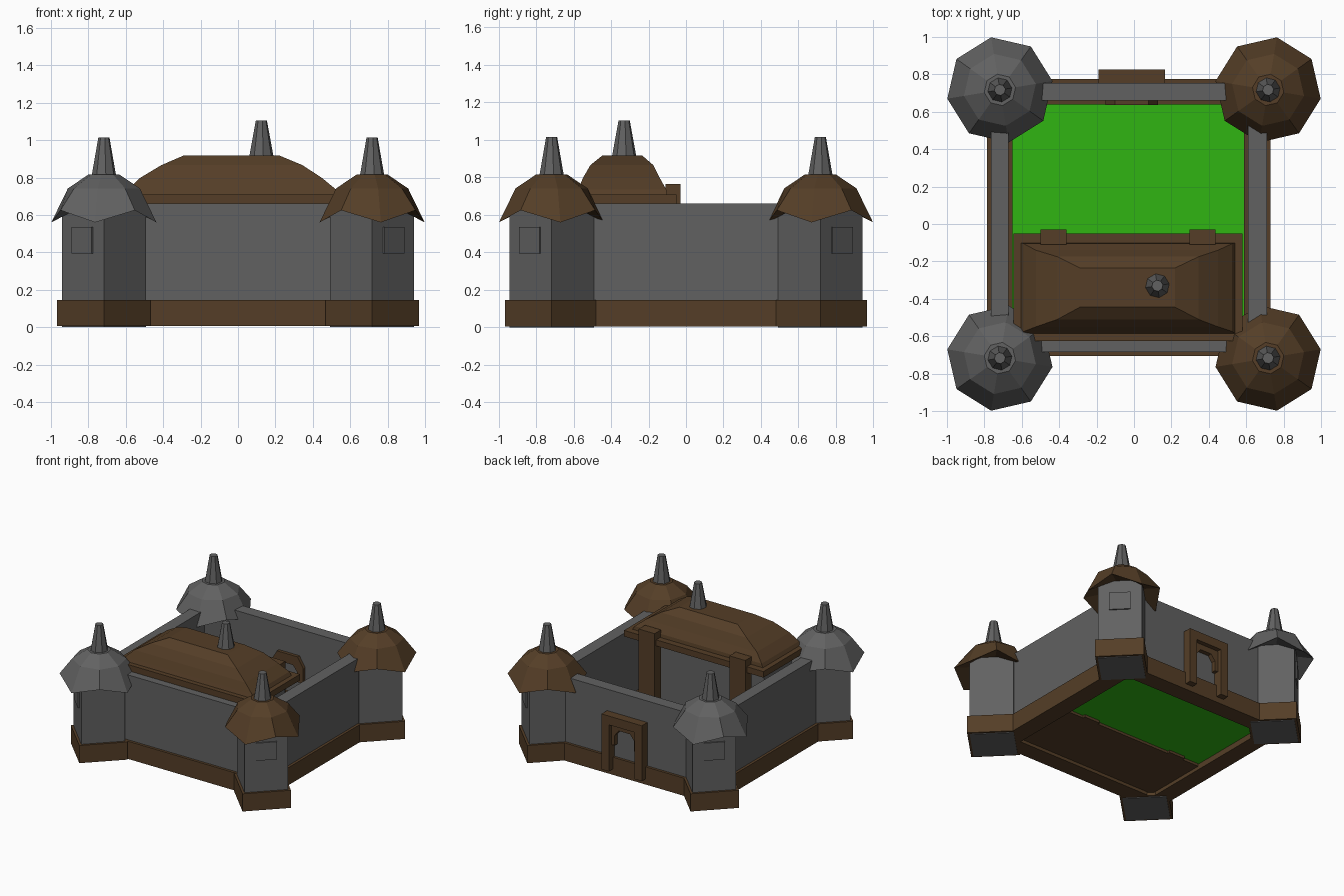
import bpy, bmesh
from math import cos, sin, radians, pi

if "Cube" in bpy.data.objects:
    bpy.data.objects.remove(bpy.data.objects["Cube"])


def material(name, rgb):
    m = bpy.data.materials.new(name)
    m.diffuse_color = (*rgb, 1)
    m.use_nodes = True
    m.node_tree.nodes["Principled BSDF"].inputs["Base Color"].default_value = m.diffuse_color
    return m


GREY = material("stone", (0.12, 0.12, 0.12))
BROWN = material("timber", (0.09, 0.048, 0.02))
GREEN = material("grass", (0.03, 0.46, 0.006))


def loft(name, rings, mat):
    """Skin equal-length rings of points and cap both ends."""
    bm = bmesh.new()
    loops = [[bm.verts.new(p) for p in ring] for ring in rings]
    n = len(loops[0])
    for a, b in zip(loops, loops[1:]):
        for i in range(n):
            j = (i + 1) % n
            bm.faces.new((a[i], a[j], b[j], b[i]))
    bm.faces.new(loops[0])
    bm.faces.new(loops[-1])
    bmesh.ops.recalc_face_normals(bm, faces=bm.faces)
    me = bpy.data.meshes.new(name)
    bm.to_mesh(me)
    bm.free()
    me.materials.append(mat)
    ob = bpy.data.objects.new(name, me)
    bpy.context.collection.objects.link(ob)
    return ob


def circle(cx, cy, r, z, n, turn=0, sx=1, sy=1):
    return [(cx + sx * r * cos(turn + 2 * pi * i / n),
             cy + sy * r * sin(turn + 2 * pi * i / n), z) for i in range(n)]


def rect(x0, x1, y0, y1, z):
    return [(x0, y0, z), (x1, y0, z), (x1, y1, z), (x0, y1, z)]


def box(name, x0, x1, y0, y1, z0, z1, mat):
    return loft(name, [rect(x0, x1, y0, y1, z0), rect(x0, x1, y0, y1, z1)], mat)


def prism_y(name, profile, y0, y1, mat):
    """Extrude an x-z outline along y."""
    return loft(name, [[(x, y, z) for x, z in profile] for y in (y0, y1)], mat)


def spire(name, x, y, z0, z1):
    loft(name, [circle(x, y, 0.066, z0, 8, radians(9)),
                circle(x, y, 0.03, z1, 8, radians(9))], GREY)


# Corner towers: diamond plan, drooping eight-sided roof, spire and window
def tower(sx, sy):
    cx, cy = sx * 0.717, sy * 0.717
    roof_mat = GREY if sx < 0 else BROWN
    loft("tower_body", [circle(cx, cy, 0.225, z, 4) for z in (0, 0.64)], GREY)
    loft("tower_base", [circle(cx, cy, 0.25, z, 4) for z in (0.005, 0.145)], BROWN)
    turn = radians(-9.5)
    ring = lambda r, z: circle(cx, cy, r, z, 8, turn, -sx, -sy)
    ring = lambda r, z: circle(cx, cy, r, z, 8, radians(9.5), -sx, sy)
    # axis-facing rim corners hang lower than the diagonal ones
    rim = [(x, y, 0.56 if i % 2 == 0 else 0.625)
           for i, (x, y, z) in enumerate(ring(0.285, 0))]
    loft("tower_roof", [ring(0.17, 0.635), rim, ring(0.195, 0.742),
                        ring(0.085, 0.815)], roof_mat)
    spire("tower_spire", cx, cy, 0.81, 1.015)
    w = box("tower_window", -0.077, 0.077, -0.008, 0.008, 0.395, 0.535, GREY)
    w.location = (cx + sx * 0.114, cy + sy * 0.114, 0)
    w.rotation_euler.z = -sx * sy * pi / 4


for sx in (-1, 1):
    for sy in (-1, 1):
        tower(sx, sy)

# Curtain walls with a timber footing each
for side, x0, x1, y0, y1 in (("left", -0.765, -0.67, -0.58, 0.58),
                             ("right", 0.61, 0.71, -0.58, 0.58),
                             ("back", -0.58, 0.58, 0.66, 0.755),
                             ("front", -0.58, 0.58, -0.685, -0.59)):
    box(side + "_wall", x0, x1, y0, y1, 0.03, 0.66, GREY)
    t = 0.021
    box(side + "_wall_footing", x0 - t, x1 + t, y0 - t, y1 + t, 0.005, 0.145, BROWN)

# Courtyard lawn
box("lawn", -0.66, 0.61, -0.6, 0.645, 0.05, 0.065, GREEN)

# Hall: floor, stone body, eave slabs, hipped curved roof
box("hall_floor", -0.645, 0.58, -0.625, -0.05, 0.03, 0.085, BROWN)
box("hall_body", -0.58, 0.52, -0.57, -0.15, 0.08, 0.67, GREY)
box("hall_eave", -0.645, 0.58, -0.625, -0.05, 0.66, 0.708, BROWN)
loft("hall_roof", [rect(-0.61, 0.545, -0.59, -0.10, 0.70),
                   rect(-0.59, 0.525, -0.575, -0.105, 0.735),
                   rect(-0.525, 0.45, -0.55, -0.14, 0.797),
                   rect(-0.41, 0.345, -0.51, -0.175, 0.866),
                   rect(-0.29, 0.22, -0.445, -0.235, 0.918)], BROWN)
spire("hall_chimney", 0.125, -0.33, 0.91, 1.105)

# Hall porch posts
for x in (-0.43, 0.367):
    box("hall_post", x - 0.07, x + 0.07, -0.11, -0.03, 0.03, 0.765, BROWN)

# Gate frame on the back wall, with a stepped inner arch
gx = -0.012
frame = [(-0.177, 0.05), (-0.177, 0.49), (0.177, 0.49), (0.177, 0.05),
         (0.112, 0.05), (0.112, 0.42), (-0.112, 0.42), (-0.112, 0.05)]
prism_y("gate_frame", [(gx + x, z) for x, z in frame], 0.74, 0.825, BROWN)
arch = [(-0.14, 0.25), (-0.14, 0.37), (-0.09, 0.45), (0.09, 0.45), (0.14, 0.37),
        (0.14, 0.25), (0.085, 0.25), (0.085, 0.33), (0.05, 0.375), (-0.05, 0.375),
        (-0.085, 0.33), (-0.085, 0.25)]
prism_y("gate_arch", [(gx + x, z) for x, z in arch], 0.635, 0.79, BROWN)
